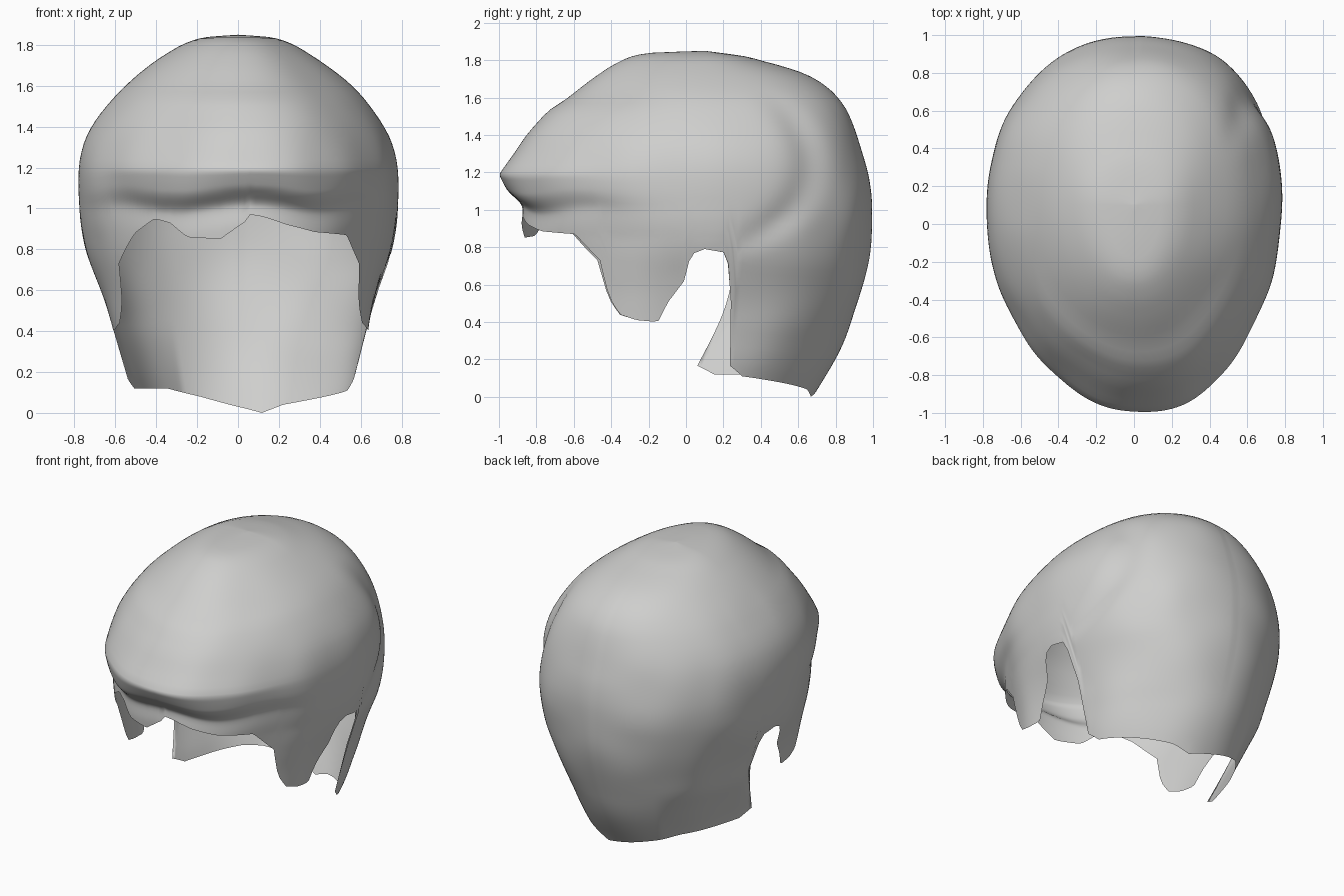
import bpy, bmesh, math
from mathutils import Vector, noise

if "Cube" in bpy.data.objects:
    bpy.data.objects.remove(bpy.data.objects["Cube"])

# Shell profiles by height: front depth, back depth, half width
FRONT = [(0, -.86), (.9, -.88), (.98, -.87), (1.01, -.875), (1.04, -.91), (1.08, -.955),
         (1.13, -.98), (1.19, -1.005), (1.3, -.92), (1.4, -.85), (1.53, -.74), (1.6, -.63),
         (1.7, -.50), (1.77, -.4), (1.82, -.3), (1.84, -.2), (1.85, .1)]
BACK = [(0, .68), (.1, .74), (.2, .795), (.3, .845), (.43, .895), (.55, .935), (.7, .97),
        (.85, .99), (1.0, 1.0), (1.15, .98), (1.3, .945), (1.45, .895), (1.6, .82),
        (1.7, .71), (1.75, .59), (1.78, .46), (1.82, .33), (1.85, .1)]
WIDTH = [(0, .48), (.1, .525), (.2, .555), (.4, .61), (.6, .67), (.7, .71), (.8, .745),
         (.9, .77), (1.0, .783), (1.15, .787), (1.3, .762), (1.4, .72), (1.5, .65), (1.6, .56),
         (1.7, .44), (1.8, .28), (1.83, .2), (1.84, .15), (1.85, 0)]

# Lower hem height by angle from the front: fringe, sideburn, ear arch, neck flap
SIDE = [(54, .73), (58, .53), (62, .44), (68, .41), (75, .40), (78, .50), (84, .63),
        (85.5, .76), (90, .79), (97.5, .77), (99.5, .60), (101, .17)]
HEM_R = [(0, .97), (4, .96), (13, .92), (25, .885), (43, .87)] + SIDE + [
    (108, .11), (135, .07), (155, .04), (167, 0), (180, .03)]
HEM_L = [(0, .95), (5, .9), (10, .85), (22, .86), (28, .93), (34, .95), (43, .88)] + SIDE + [
    (108, .12), (140, .12), (160, .08), (180, .03)]

COLS, LOW_ROWS, TOP_ROWS = 220, 28, 26
MID_Z, TOP_Z, MID_Y = 1.2, 1.85, .1


def lerp(table, t):
    """Piecewise linear lookup."""
    if t <= table[0][0]:
        return table[0][1]
    for (a, va), (b, vb) in zip(table, table[1:]):
        if t <= b:
            return va + (vb - va) * (t - a) / (b - a)
    return table[-1][1]


def clamp(v):
    return max(0, min(1, v))


def bell(v, width):
    return math.exp(-(v / width) ** 2)


def soft(table, t, r=.07):
    """Lookup averaged over a window that narrows at the crown and hem."""
    r = min(r, max(0, TOP_Z - t) * .35, .02 + max(0, t) * .3)
    return sum(lerp(table, t + r * k / 3) for k in range(-3, 4)) / 7


def shell_point(deg, z):
    a = math.radians(deg)
    s, c = math.sin(a), math.cos(a)
    low = clamp((.85 - z) / .45)
    fade = clamp((TOP_Z - z) / .25)
    x = soft(WIDTH, z) * math.copysign(abs(s) ** .95, s)
    if c > 0:
        # fringe roll rises and dips a little across the brow
        wave = .02 * math.cos(a * 7) * c * clamp((MID_Z - z) / .12)
        y = MID_Y + (soft(FRONT, z - wave, .02) - MID_Y) * c
        x += .06 * c ** 3 * clamp((TOP_Z - z) / .4)
    else:
        y = MID_Y - (soft(BACK, z) - MID_Y) * c
    # sideburns hang straight rather than tapering in
    x += (.06 if deg > 0 else -.035) * low * bell(abs(deg) - 66, 16)
    # right neck flap sits slightly wider
    x += .03 * low * bell(deg - 110, 25)
    # left neck flap sweeps forward near its lower corner
    if deg < -98:
        y -= .18 * clamp((.45 - z) / .28) * max(0, (150 + deg) / 50)
    # uneven fullness: rear right swells, front right is slimmer
    push = .03 * bell(deg - 135, 28) - .028 * bell(deg - 42, 22) - .01 * bell(deg + 42, 22)
    push *= clamp((z - .3) / .4)
    # gentle lumps and a groove sweeping behind the right ear
    p = Vector((x, y, z))
    push += .01 * noise.noise(p * 3.2)
    groove = 130 - 17 * ((z - 1.3) / .4) ** 2
    push -= .025 * bell(deg - groove, 8) * clamp((z - .75) / .2) * clamp((1.65 - z) / .2)
    return p + Vector((s, -c, 0)) * push * fade


# Hair shell: one open sheet lofted from the hem to the crown
bm = bmesh.new()
columns = []
for i in range(COLS):
    deg = -180 + 360 * i / COLS
    hem = lerp(HEM_R if deg >= 0 else HEM_L, abs(deg))
    heights = [hem + (MID_Z - hem) * j / LOW_ROWS for j in range(LOW_ROWS)]
    heights += [MID_Z + (TOP_Z - MID_Z) * math.sin(math.pi / 2 * j / TOP_ROWS)
                for j in range(TOP_ROWS)]
    columns.append([bm.verts.new(shell_point(deg, z)) for z in heights])
crown = bm.verts.new((0, MID_Y, TOP_Z))
for i in range(COLS):
    a, b = columns[i], columns[(i + 1) % COLS]
    for j in range(len(a) - 1):
        bm.faces.new((a[j], b[j], b[j + 1], a[j + 1]))
    bm.faces.new((a[-1], b[-1], crown))
for f in bm.faces:
    f.smooth = True

mesh = bpy.data.meshes.new("hair_shell")
bm.to_mesh(mesh)
bm.free()
hair = bpy.data.objects.new("hair_shell", mesh)
bpy.context.collection.objects.link(hair)

mat = bpy.data.materials.new("light_grey")
mat.diffuse_color = (.62, .62, .61, 1)
mat.use_nodes = True
mat.node_tree.nodes["Principled BSDF"].inputs["Base Color"].default_value = mat.diffuse_color
mesh.materials.append(mat)
